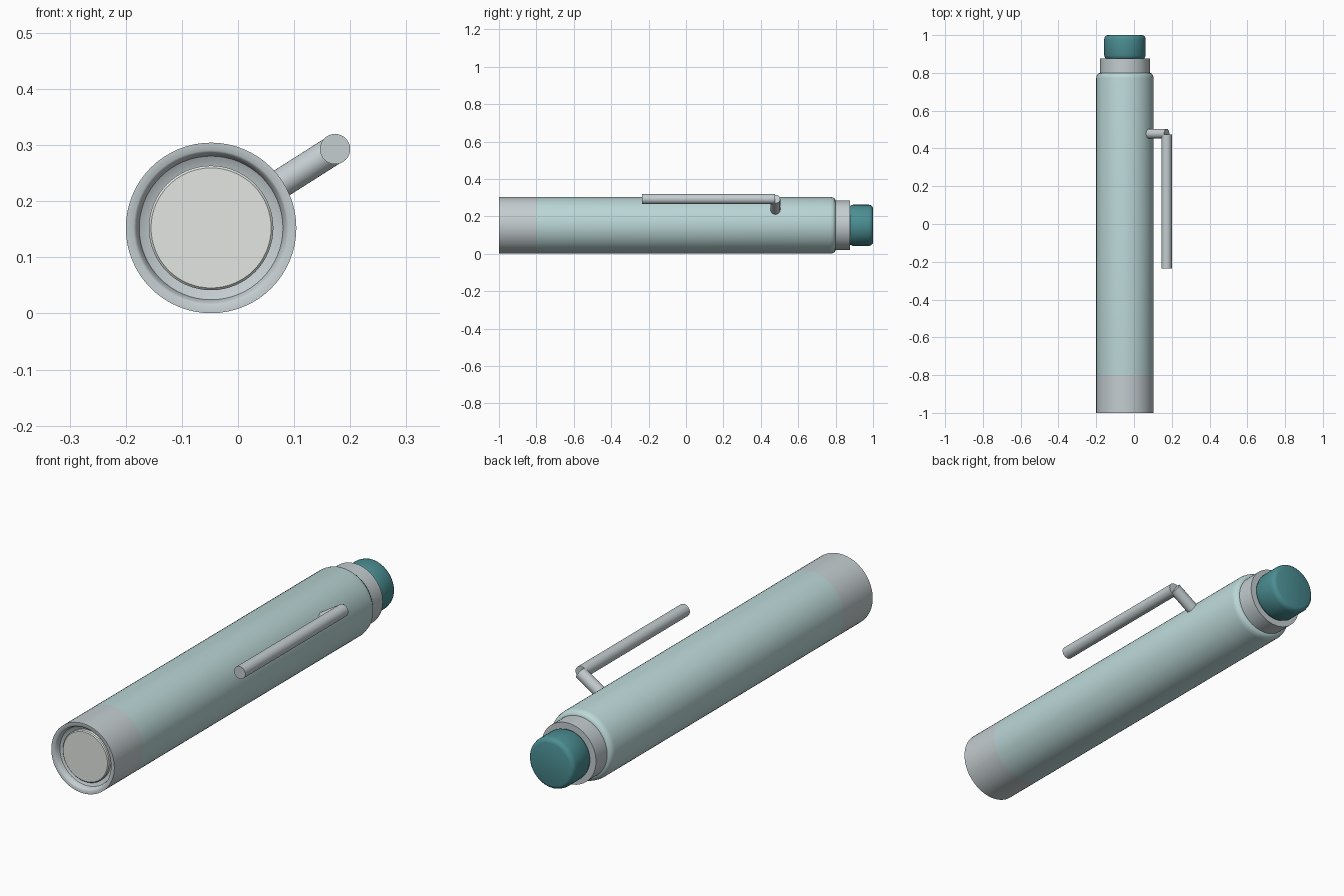
import bpy, math
from mathutils import Vector, Matrix

if "Cube" in bpy.data.objects:
    bpy.data.objects.remove(bpy.data.objects["Cube"])

CX, CZ = -0.048, 0.1525


def material(name, rgb):
    m = bpy.data.materials.new(name)
    m.diffuse_color = (*rgb, 1)
    m.use_nodes = True
    m.node_tree.nodes["Principled BSDF"].inputs["Base Color"].default_value = m.diffuse_color
    return m


def finish(obj, mat=None):
    if mat:
        obj.data.materials.append(mat)
    bpy.ops.object.select_all(action='DESELECT')
    obj.select_set(True)
    bpy.context.view_layer.objects.active = obj
    bpy.ops.object.shade_smooth_by_angle(angle=math.radians(40))


def lathe(name, profile, mat=None, n=64):
    """Revolve (radius, y) points, ordered front to back, about the barrel axis."""
    verts, faces = [], []
    for r, y in profile:
        for i in range(n):
            a = 2 * math.pi * i / n
            verts.append((CX + r * math.cos(a), y, CZ + r * math.sin(a)))
    for k in range(len(profile) - 1):
        for i in range(n):
            j = (i + 1) % n
            faces.append((k * n + i, k * n + j, (k + 1) * n + j, (k + 1) * n + i))
    faces.append(tuple(reversed(range(n))))
    faces.append(tuple(range((len(profile) - 1) * n, len(profile) * n)))
    me = bpy.data.meshes.new(name)
    me.from_pydata(verts, [], [tuple(reversed(f)) for f in faces])
    obj = bpy.data.objects.new(name, me)
    bpy.context.collection.objects.link(obj)
    finish(obj, mat)


def rod(name, a, b, r, mat=None):
    a, b = Vector(a), Vector(b)
    bpy.ops.mesh.primitive_cylinder_add(vertices=32, radius=r, depth=(b - a).length)
    obj = bpy.context.object
    obj.name = name
    q = (b - a).to_track_quat('Z', 'Y').to_matrix().to_4x4()
    obj.data.transform(Matrix.Translation((a + b) / 2) @ q)
    finish(obj, mat)


mint = material("mint", (0.50, 0.68, 0.68))
teal = material("teal", (0.07, 0.27, 0.29))
steel = material("steel", (0.55, 0.61, 0.63))
glass = material("glass", (0.76, 0.79, 0.76))

# Head with a recessed mouth, and the lens inside it
lathe("head", [(0.11, -0.965), (0.128, -0.975), (0.134, -0.997), (0.138, -1.0),
               (0.152, -1.0), (0.152, -0.8)], steel)
lathe("lens", [(0.107, -0.983), (0.111, -0.979), (0.111, -0.95)], glass)

# Barrel with a rounded rear shoulder
lathe("barrel", [(0.152, -0.8), (0.152, 0.772), (0.149, 0.786),
                 (0.142, 0.796), (0.132, 0.8)], mint)

# Rear collar and push button
lathe("collar", [(0.132, 0.79), (0.132, 0.877)], steel)
lathe("button", [(0.096, 0.872), (0.104, 0.878), (0.11, 0.893), (0.11, 0.977),
                 (0.107, 0.99), (0.1, 0.997), (0.092, 1.0)], teal)

# Pocket clip
tip = Vector((0.173, 0, 0.293))
out = (tip - Vector((CX, 0, CZ))).normalized()
y = Vector((0, 0.478, 0))
rod("clip_arm", tip - out * 0.14 + y, tip + y, 0.026, steel)
rod("clip_bar", tip + Vector((0, -0.235, 0)), tip + Vector((0, 0.475, 0)), 0.027, steel)
